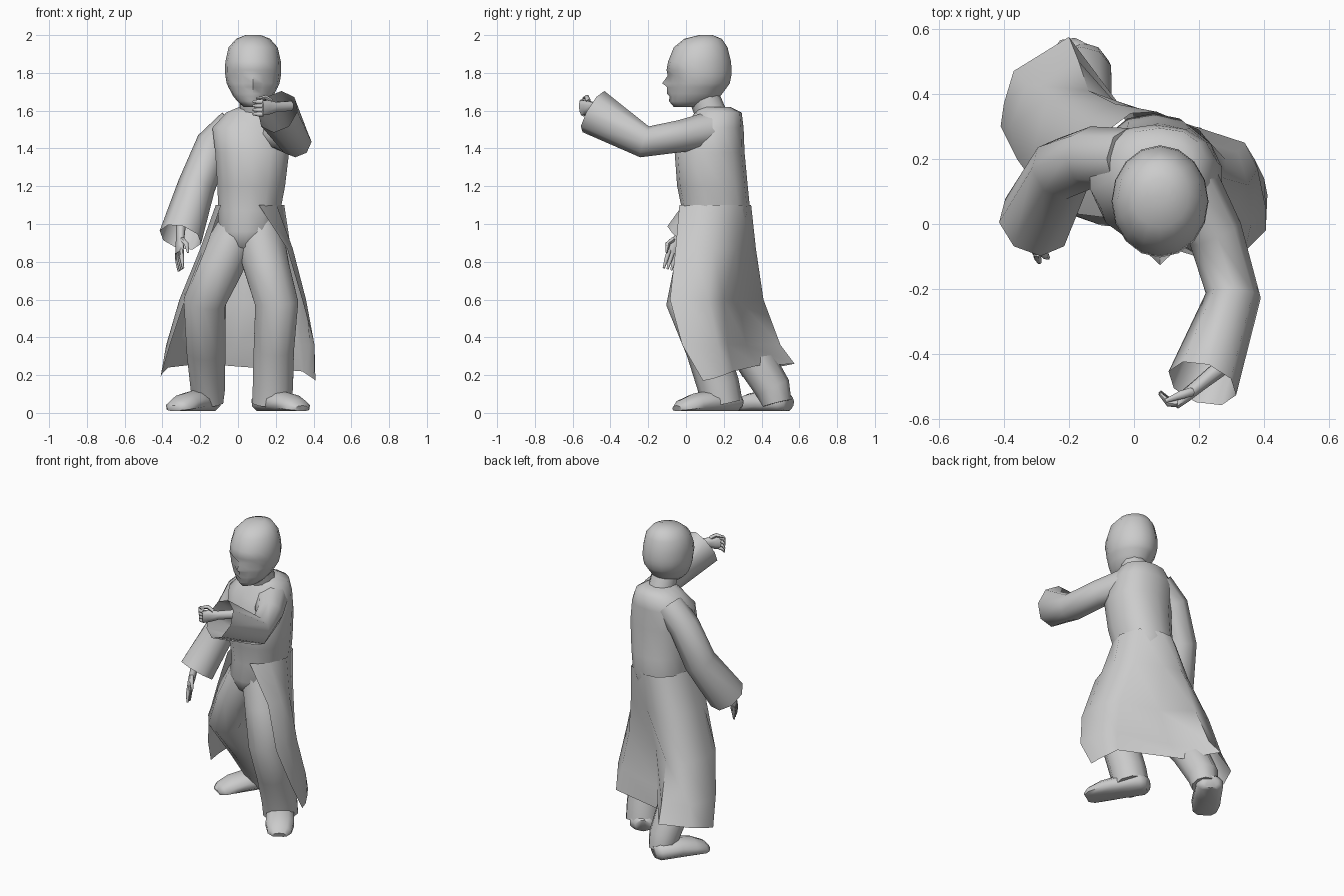
import bpy, bmesh, math
from mathutils import Vector as V


def make(name, rings, closed=True, cap=(True, True), angle=60):
    """Skin a list of point rings into one smooth low-poly mesh."""
    bm = bmesh.new()
    vs = [[bm.verts.new(p) for p in r] for r in rings]
    n = len(vs[0])
    for a, b in zip(vs, vs[1:]):
        for i in range(n if closed else n - 1):
            j = (i + 1) % n
            bm.faces.new((a[i], a[j], b[j], b[i]))
    if closed and cap[0]:
        bm.faces.new(vs[0][::-1])
    if closed and cap[1]:
        bm.faces.new(vs[-1])
    bmesh.ops.recalc_face_normals(bm, faces=bm.faces)
    me = bpy.data.meshes.new(name)
    bm.to_mesh(me)
    bm.free()
    ob = bpy.data.objects.new(name, me)
    bpy.context.collection.objects.link(ob)
    bpy.ops.object.select_all(action='DESELECT')
    ob.select_set(True)
    bpy.context.view_layer.objects.active = ob
    bpy.ops.object.shade_smooth_by_angle(angle=math.radians(angle))
    return ob


def tube(name, pts, radii, n=8, ref=(0, 0, 1), cap=(True, True), floor=None, turn=.5):
    """Tube along a path; each radius is a number or (side, ref) pair."""
    pts = [V(p) for p in pts]
    rings = []
    for k, p in enumerate(pts):
        t = (pts[min(k + 1, len(pts) - 1)] - pts[max(k - 1, 0)]).normalized()
        u = t.cross(V(ref)).normalized()
        v = u.cross(t)
        r = radii[k]
        ru, rv = r if isinstance(r, tuple) else (r, r)
        ring = []
        for i in range(n):
            a = 2 * math.pi * (i + turn) / n
            q = p + u * ru * math.cos(a) + v * rv * math.sin(a)
            if floor is not None:
                q.z = max(q.z, floor)
            ring.append(q)
        rings.append(ring)
    return make(name, rings, cap=cap)


def ellipse(cx, cy, z, rx, ry, n=14, e=1.0):
    """Horizontal ring starting at the front; e below 1 makes it boxier."""
    def pw(c):
        return math.copysign(abs(c) ** e, c)
    return [V((cx + rx * pw(math.sin(2 * math.pi * i / n)),
               cy - ry * pw(math.cos(2 * math.pi * i / n)), z)) for i in range(n)]


# Coat body running down into the trouser seat
make("body", [ellipse(*r, e=.88) for r in [
    (.09, .15, 1.62, .085, .085), (.08, .17, 1.59, .145, .125),
    (.06, .15, 1.51, .20, .155), (.075, .125, 1.38, .20, .185),
    (.07, .14, 1.2, .183, .187), (.06, .16, 1.07, .168, .18),
    (.05, .14, .96, .16, .172), (.035, .14, .88, .10, .14), (.02, .15, .83, .03, .06)]])

# Open coat skirt, from left front edge round the back to right front edge
skirt = [
    (1.1, [(.11, -.035), (.205, .04), (.245, .16), (.20, .29), (.07, .345),
           (-.01, .34), (-.09, .28), (-.118, .15), (-.09, .02)]),
    (.87, [(.26, -.055), (.29, .04), (.28, .14), (.22, .265), (.05, .34),
           (-.06, .37), (-.17, .31), (-.20, .17), (-.17, .03)]),
    (.6, [(.34, -.085), (.36, 0), (.35, .12), (.28, .20), (.03, .275),
          (-.14, .41), (-.27, .38), (-.31, .22), (-.28, .09)]),
    (.36, [(.405, -.02), (.405, .05), (.38, .17), (.32, .22), (-.01, .32),
           (-.17, .50), (-.33, .43), (-.38, .30), (-.36, .2)])]
hem = [(.41, .09, .17), (.40, .14, .18), (.37, .20, .20), (.34, .25, .22), (-.06, .38, .25),
       (-.20, .575, .26), (-.37, .47, .24), (-.40, .37, .21), (-.41, .30, .19)]
make("coat_skirt", [[(x, y, z) for x, y in row] for z, row in skirt] + [hem], closed=False)

# Legs
tube("left_leg", [(.10, .15, 1.04), (.12, .12, .9), (.155, .075, .76), (.205, .015, .58),
                  (.19, .11, .34), (.185, .17, .15), (.18, .19, .05)],
     [(.105, .15), (.135, .155), (.125, .14), .12, .112, .112, .11], 10, ref=(0, 1, 0))
tube("right_leg", [(.02, .16, 1.04), (-.035, .14, .9), (-.10, .125, .76), (-.175, .13, .6),
                   (-.17, .33, .34), (-.16, .46, .13), (-.155, .48, .05)],
     [(.10, .15), (.125, .15), (.125, .13), .117, .108, .095, .08], 10, ref=(0, 1, 0))


# Shoes, flattened on the ground
def shoe(name, heel, toe):
    h, t = V(heel), V(toe)
    prof = [(-.1, .05, .05, .04), (0, .055, .085, .06), (.45, .055, .088, .065),
            (.75, .045, .09, .058), (1, .03, .075, .04), (1.1, .02, .045, .02)]
    tube(name, [(*h.lerp(t, f), z) for f, z, _, _ in prof],
         [(w, d) for _, _, w, d in prof], 10, floor=.01)


shoe("left_shoe", (.14, .25), (.32, -.02))
shoe("right_shoe", (-.16, .52), (-.32, .28))

# Wide sleeves, open at the cuffs
tube("right_sleeve", [(-.02, .2, 1.52), (-.13, .205, 1.42), (-.22, .17, 1.2), (-.305, .005, .93)],
     [.095, .095, .10, (.115, .12)], 8, ref=(0, 1, 0), cap=(True, False), turn=0)
tube("left_sleeve", [(.14, .16, 1.5), (.25, -.03, 1.465), (.305, -.22, 1.435), (.21, -.49, 1.595)],
     [.105, .085, .085, (.11, .125)], 8, cap=(True, False), turn=0)


# Hands: palm, four fingers and a thumb
def hand(name, wrist, d, s, c, palm, length, curl):
    w, d, s, c = V(wrist), V(d).normalized(), V(s).normalized(), V(c).normalized()
    tube(name + "_palm", [w - d * .1, w, w + d * palm * .6, w + d * palm],
         [.028, (.022, .028), (.02, .042), (.016, .042)], 8, ref=s)
    for i in range(4):
        b = w + d * palm * .9 + s * (i - 1.5) * .022
        m = b + (d * (1 - curl * .5) + c * curl * .5) * length * .5
        e = m + (d * (1 - curl) + c * curl) * length * .6
        tube(f"{name}_finger_{i + 1}", [b, m, e], [.013, .012, .006], 6, ref=s)
    b = w + d * palm * .3 + s * .03
    tube(name + "_thumb", [b, b + s * .025 + d * .03 + c * .015, b + s * .02 + d * .08 + c * .03],
         [.014, .013, .006], 6, ref=c)


hand("right_hand", (-.305, -.03, .94), (-.05, -.3, -.9), (.35, -.9, .25), (1, .2, 0), .10, .105, .15)
hand("left_hand", (.2, -.495, 1.62), (-.75, -.6, -.05), (0, -.1, 1), (-.6, .8, 0), .095, .075, .9)

# Neck
tube("neck", [(.09, .14, 1.56), (.085, .09, 1.69)], [.085, .08], 10, ref=(0, 1, 0))

# Head; columns: z, front y, back y, half width, nose/lip push, eye socket depth
HX, N = .08, 16
head = []
for z, f, b, rx, nose, eye in [
        (2.0, .07, .14, .04, 0, 0), (1.98, -.01, .19, .09, 0, 0), (1.935, -.065, .22, .13, 0, 0),
        (1.86, -.095, .238, .147, 0, 0), (1.815, -.103, .242, .149, 0, 0),
        (1.785, -.093, .24, .147, .004, .018), (1.745, -.092, .232, .14, .034, .004),
        (1.725, -.088, .218, .131, .012, .006), (1.69, -.088, .192, .113, .014, 0),
        (1.675, -.083, .18, .104, .004, 0), (1.65, -.082, .15, .084, .008, 0),
        (1.62, -.06, .10, .05, .005, 0)]:
    ring = ellipse(HX, (f + b) / 2, z, rx, (b - f) / 2, N)
    ring[0].y -= nose
    for i in (1, -1):
        ring[i].y += eye
    head.append(ring)
make("head", head)
